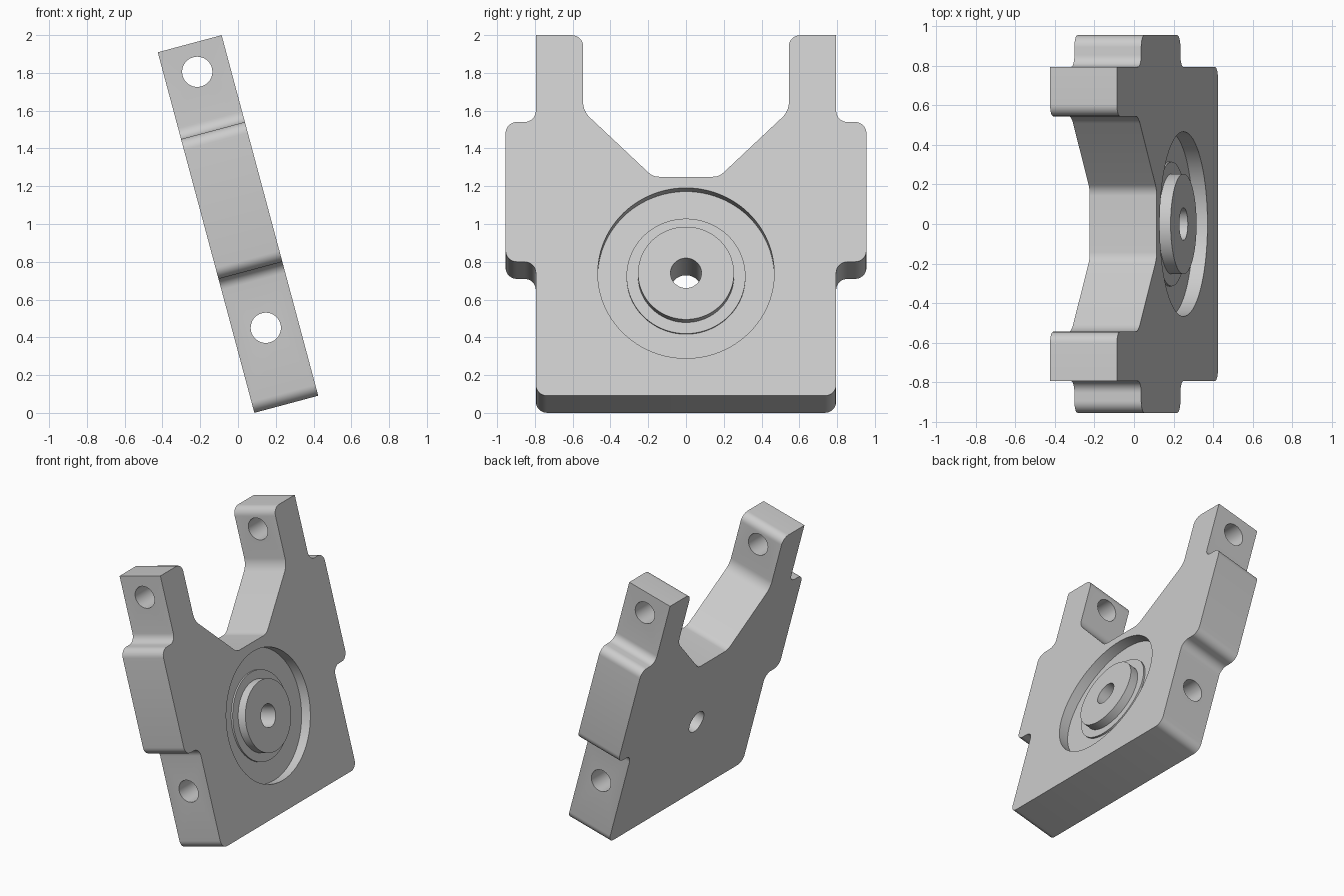
import bpy, bmesh, math
from mathutils import Vector, Matrix

old = bpy.data.objects.get("Cube")
if old:
    bpy.data.objects.remove(old, do_unlink=True)

THICK, TILT = 0.35, math.radians(-15)
HUB = -0.316            # height of the hub centre along the plate

grey = bpy.data.materials.new("light grey metal")
grey.use_nodes = True
colour = (0.6, 0.6, 0.6, 1)
grey.diffuse_color = colour
grey.node_tree.nodes["Principled BSDF"].inputs["Base Color"].default_value = colour


def make_object(name, bm):
    bmesh.ops.recalc_face_normals(bm, faces=bm.faces)
    mesh = bpy.data.meshes.new(name)
    bm.to_mesh(mesh)
    bm.free()
    mesh.materials.append(grey)
    obj = bpy.data.objects.new(name, mesh)
    bpy.context.collection.objects.link(obj)
    return obj


def rounded(corners, steps=8):
    """Outline with every (y, z, radius) corner replaced by a tangent arc."""
    out = []
    for i, (y, z, r) in enumerate(corners):
        p = Vector((y, z))
        if r == 0:
            out.append(p)
            continue
        a = (Vector(corners[i - 1][:2]) - p).normalized()
        b = (Vector(corners[(i + 1) % len(corners)][:2]) - p).normalized()
        half = a.angle(b) / 2
        centre = p + (a + b).normalized() * (r / math.sin(half))
        start = p + a * (r / math.tan(half)) - centre
        turn = start.angle_signed(p + b * (r / math.tan(half)) - centre)
        for k in range(steps + 1):
            # angle_signed is clockwise-positive
            out.append(centre + Matrix.Rotation(-turn * k / steps, 2) @ start)
    return out


def cylinder_cutter(name, radius, matrix):
    bm = bmesh.new()
    bmesh.ops.create_cone(bm, cap_ends=True, segments=64, radius1=radius,
                          radius2=radius, depth=3, matrix=matrix)
    return make_object(name, bm)


def ring_cutter(name, profile, segments=96):
    """Closed (radius, x) profile revolved about the hub axis."""
    bm = bmesh.new()
    rings = []
    for s in range(segments):
        t = math.tau * s / segments
        rings.append([bm.verts.new((x, r * math.cos(t), HUB + r * math.sin(t)))
                      for r, x in profile])
    n = len(profile)
    for s in range(segments):
        a, b = rings[s], rings[(s + 1) % segments]
        for k in range(n):
            j = (k + 1) % n
            bm.faces.new((a[k], a[j], b[j], b[k]))
    return make_object(name, bm)


# Bracket plate: half outline mirrored across the middle, then extruded
half = [(0.175, 0.212, 0.08), (0.545, 0.572, 0.12), (0.545, 0.988, 0.06),
        (0.795, 0.988, 0), (0.795, 0.512, 0.06), (0.955, 0.512, 0.06),
        (0.955, -0.254, 0.06), (0.795, -0.254, 0.06), (0.795, -0.988, 0.06)]
outline = rounded(half + [(-y, z, r) for y, z, r in reversed(half)])
bm = bmesh.new()
face = bm.faces.new([bm.verts.new((-THICK / 2, p.x, p.y)) for p in outline])
ext = bmesh.ops.extrude_face_region(bm, geom=[face])
bmesh.ops.translate(bm, vec=(THICK, 0, 0),
                    verts=[v for v in ext["geom"] if isinstance(v, bmesh.types.BMVert)])
plate = make_object("bracket_plate", bm)

# Cutters: stepped annular recess, hub bore and the two cross holes
floor, step, top = 0.1, 0.113, 0.3
along_x = Matrix.Rotation(math.pi / 2, 4, 'Y')
along_y = Matrix.Rotation(math.pi / 2, 4, 'X')
cutters = [
    ring_cutter("recess_cutter", [(0.254, top), (0.467, top), (0.467, floor),
                                  (0.315, floor), (0.315, step), (0.254, step)]),
    cylinder_cutter("bore_cutter", 0.082, Matrix.Translation((0, 0, HUB)) @ along_x),
    cylinder_cutter("arm_hole_cutter", 0.08, Matrix.Translation((0, 0, 0.834)) @ along_y),
    cylinder_cutter("base_hole_cutter", 0.08, Matrix.Translation((0, 0, -0.569)) @ along_y),
]
bpy.ops.object.select_all(action='DESELECT')
plate.select_set(True)
bpy.context.view_layer.objects.active = plate
for cutter in cutters:
    cutter.hide_render = True
    mod = plate.modifiers.new(cutter.name, 'BOOLEAN')
    mod.operation, mod.solver, mod.object = 'DIFFERENCE', 'EXACT', cutter
    bpy.ops.object.modifier_apply(modifier=mod.name)
    bpy.data.objects.remove(cutter, do_unlink=True)

# Lean the plate back and stand it on the ground
plate.data.transform(Matrix.Translation((0, 0, 1)) @ Matrix.Rotation(TILT, 4, 'Y'))
bpy.ops.object.shade_smooth_by_angle(angle=math.radians(30))
